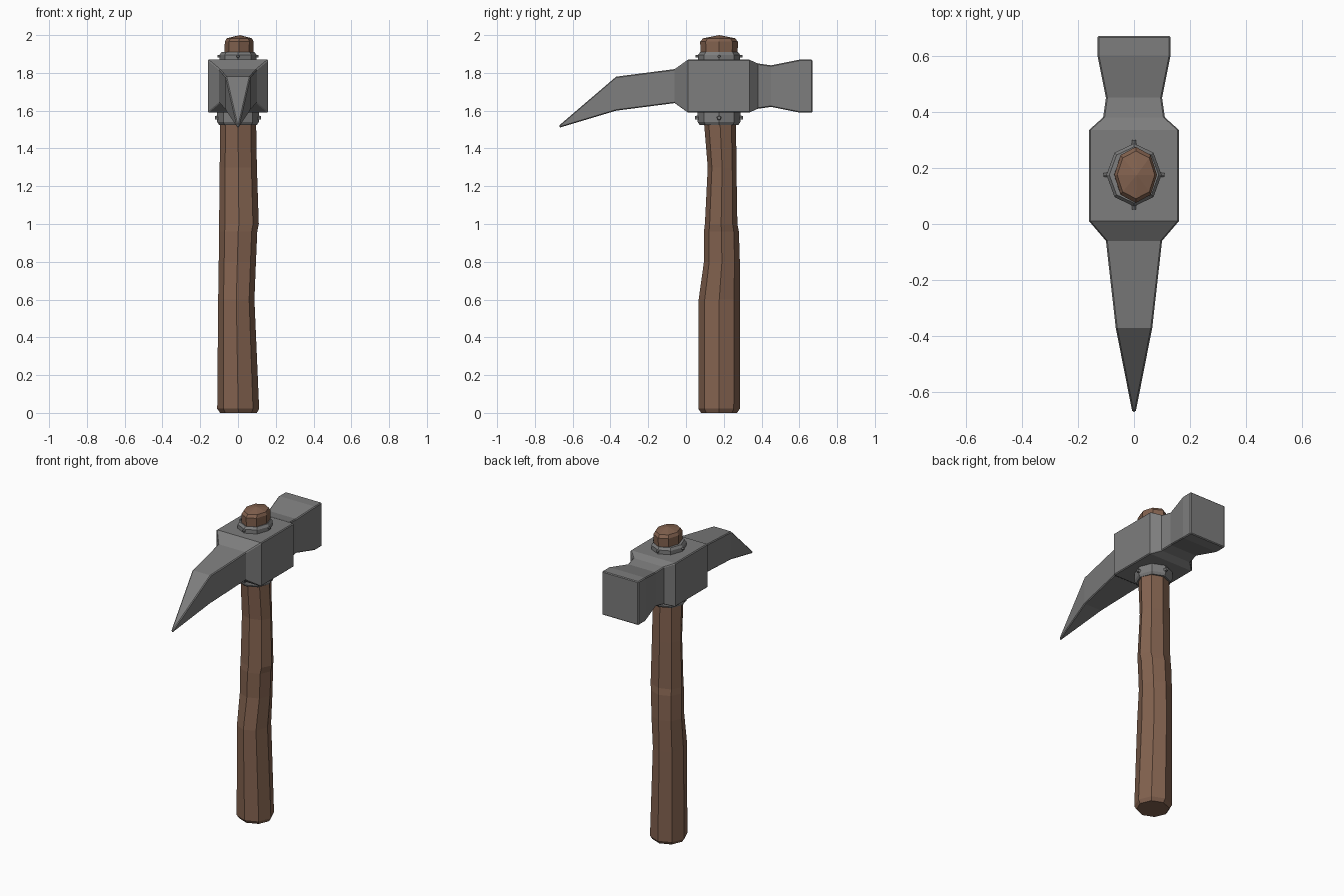
import bpy, bmesh, math
from mathutils import Vector, Matrix

if "Cube" in bpy.data.objects:
    bpy.data.objects.remove(bpy.data.objects["Cube"])


def material(name, rgb):
    m = bpy.data.materials.new(name)
    m.diffuse_color = (*rgb, 1)
    m.use_nodes = True
    m.node_tree.nodes["Principled BSDF"].inputs["Base Color"].default_value = m.diffuse_color
    return m


STEEL = material("grey steel", (0.205, 0.205, 0.205))
WOOD = material("brown wood", (0.225, 0.122, 0.078))
CY = 0.175  # handle axis in y


def finish(bm, name, mat, bevel=0):
    bmesh.ops.recalc_face_normals(bm, faces=bm.faces)
    me = bpy.data.meshes.new(name)
    bm.to_mesh(me)
    bm.free()
    me.materials.append(mat)
    ob = bpy.data.objects.new(name, me)
    bpy.context.collection.objects.link(ob)
    if bevel:
        mod = ob.modifiers.new("bevel", 'BEVEL')
        mod.width = bevel
        mod.segments = 1
        mod.limit_method = 'ANGLE'
        mod.angle_limit = math.radians(50)
    return ob


def loft(name, rings, mat, bevel=0, peak=None):
    """Skin a list of point rings; optional peak point closes the last ring."""
    bm = bmesh.new()
    vs = [[bm.verts.new(p) for p in r] for r in rings]
    n = len(vs[0])
    for a, b in zip(vs, vs[1:]):
        for i in range(n):
            j = (i + 1) % n
            bm.faces.new((a[i], a[j], b[j], b[i]))
    bm.faces.new(vs[0][::-1])
    if peak:
        p = bm.verts.new(peak)
        for i in range(n):
            bm.faces.new((vs[-1][i], vs[-1][(i + 1) % n], p))
    else:
        bm.faces.new(vs[-1])
    return finish(bm, name, mat, bevel)


def octagon(z, x0, x1, y0, y1):
    cx, cy = (x0 + x1) / 2, (y0 + y1) / 2
    rx, ry = (x1 - x0) / 2, (y1 - y0) / 2
    return [(cx + rx * math.cos(k * math.pi / 4), cy + ry * math.sin(k * math.pi / 4), z)
            for k in range(8)]


# Head: pick, eye block and hammer poll as rectangles along y (y, half width, z low, z high)
head = [(-0.67, 0.006, 1.51, 1.523), (-0.37, 0.065, 1.60, 1.78), (-0.06, 0.10, 1.64, 1.82),
        (0.01, 0.16, 1.59, 1.87), (0.335, 0.16, 1.59, 1.87), (0.38, 0.11, 1.61, 1.85),
        (0.45, 0.10, 1.62, 1.84), (0.60, 0.13, 1.59, 1.87), (0.67, 0.13, 1.59, 1.87)]
loft("hammer_head", [[(-w, y, a), (w, y, a), (w, y, b), (-w, y, b)] for y, w, a, b in head],
     STEEL, 0.005)

# Rough-hewn wooden handle (z, x min, x max, y min, y max)
handle = [(0, -0.095, 0.10, 0.08, 0.27), (0.022, -0.11, 0.112, 0.065, 0.285),
          (0.60, -0.105, 0.087, 0.067, 0.285), (0.80, -0.102, 0.095, 0.095, 0.285),
          (0.96, -0.10, 0.102, 0.095, 0.28), (1.0, -0.10, 0.11, 0.10, 0.272),
          (1.30, -0.097, 0.10, 0.115, 0.267), (1.53, -0.094, 0.096, 0.096, 0.265),
          (1.60, -0.085, 0.085, 0.085, 0.265)]
loft("handle", [octagon(*r) for r in handle], WOOD)

# Handle end standing out above the head
peg = [(1.80, -0.072, 0.08, 0.08, 0.27), (1.965, -0.07, 0.082, 0.075, 0.275),
       (1.983, -0.06, 0.074, 0.09, 0.26)]
loft("handle_top", [octagon(*r) for r in peg], WOOD, peak=(0.01, CY, 2.0))


def collar(name, levels):
    loft(name, [octagon(z, -rx, rx, CY - ry, CY + ry) for z, rx, ry in levels], STEEL)


collar("upper_collar", [(1.86, 0.098, 0.112), (1.895, 0.098, 0.112), (1.91, 0.088, 0.10)])
collar("lower_collar", [(1.525, 0.10, 0.103), (1.54, 0.11, 0.113), (1.60, 0.11, 0.113)])


# Rivets on the four sides of each collar
def rivets(name, z, rx, ry, r):
    bm = bmesh.new()
    for d in ((1, 0), (-1, 0), (0, 1), (0, -1)):
        v = Vector((d[0], d[1], 0))
        pos = Vector((d[0] * rx, CY + d[1] * ry, z))
        rot = v.to_track_quat('Z', 'Y').to_matrix().to_4x4()
        bmesh.ops.create_cone(bm, cap_ends=True, segments=5, radius1=r, radius2=r * 0.6,
                              depth=0.03, matrix=Matrix.Translation(pos) @ rot)
    finish(bm, name, STEEL)


rivets("upper_rivets", 1.887, 0.093, 0.109, 0.011)
rivets("lower_rivets", 1.562, 0.107, 0.112, 0.016)
